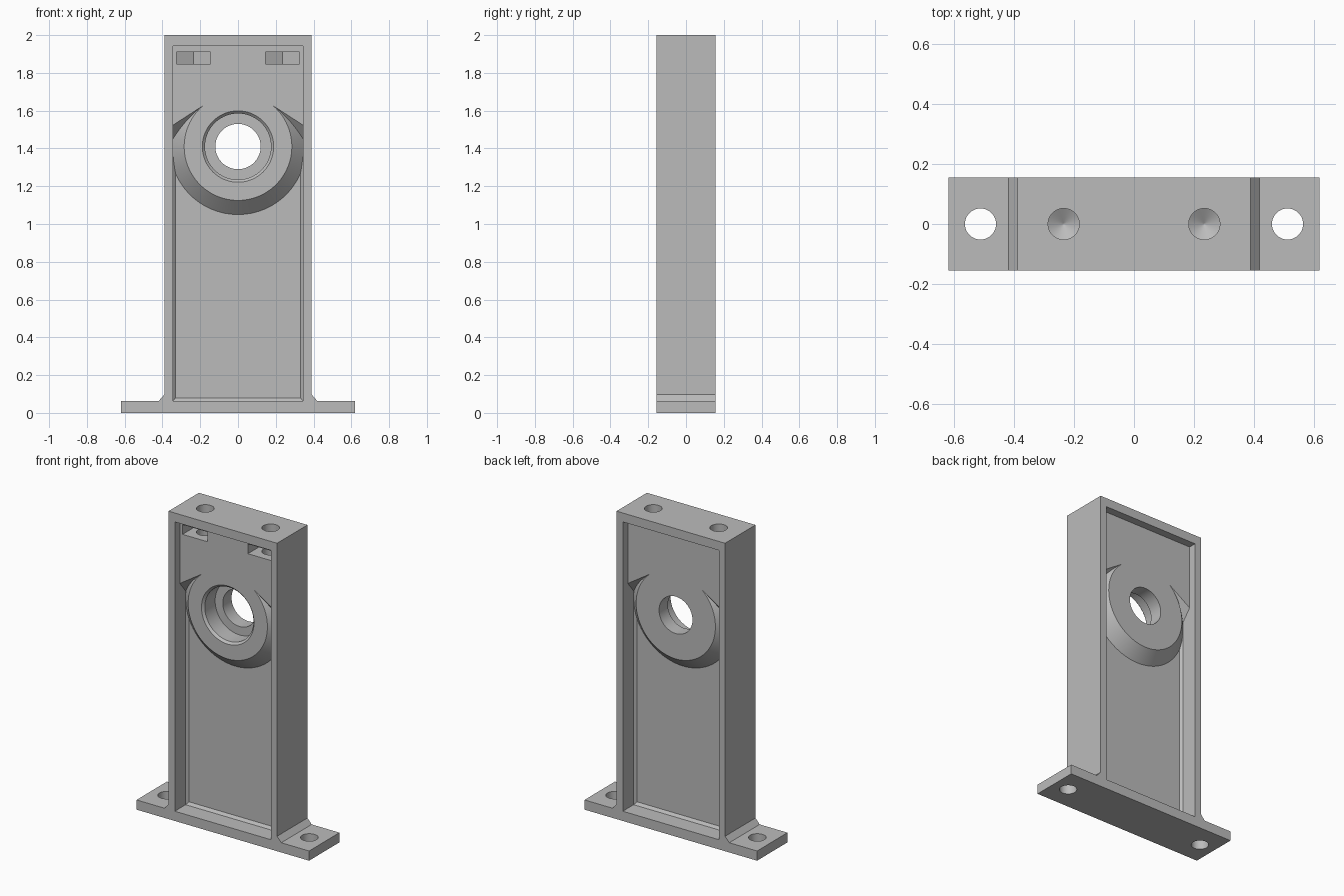
import bpy, bmesh, math

if "Cube" in bpy.data.objects:
    bpy.data.objects.remove(bpy.data.objects["Cube"], do_unlink=True)

grey = bpy.data.materials.new("machined grey")
grey.use_nodes = True
COLOUR = (0.5, 0.5, 0.5, 1)
grey.diffuse_color = COLOUR
grey.node_tree.nodes["Principled BSDF"].inputs["Base Color"].default_value = COLOUR

D = 0.156       # half depth of the frame
FACE = 0.105    # half thickness of the boss and upper plate
WEB = 0.03      # half thickness of the thin web
HUB_Z = 1.41


def loft(name, rings):
    """Closed solid through equal-length rings of 3D points."""
    bm = bmesh.new()
    loops = [[bm.verts.new(p) for p in ring] for ring in rings]
    n = len(loops[0])
    for a, b in zip(loops, loops[1:]):
        for i in range(n):
            j = (i + 1) % n
            bm.faces.new((a[i], a[j], b[j], b[i]))
    bm.faces.new(loops[0])
    bm.faces.new(loops[-1])
    bmesh.ops.recalc_face_normals(bm, faces=bm.faces)
    mesh = bpy.data.meshes.new(name)
    bm.to_mesh(mesh)
    bm.free()
    mesh.materials.append(grey)
    ob = bpy.data.objects.new(name, mesh)
    bpy.context.collection.objects.link(ob)
    return ob


def slab(name, sections):
    """Loft of x-z outlines placed at given y."""
    return loft(name, [[(x, y, z) for x, z in pts] for y, pts in sections])


def mirrored(half):
    """Complete a right-hand x-z outline across x = 0."""
    return half + [(-x, z) for x, z in reversed(half)]


def turned(name, profile, axis, x=0, z=0, n=72):
    """Round solid from (radius, position) pairs along y or z."""
    rings = []
    for r, t in profile:
        ring = []
        for i in range(n):
            a = 2 * math.pi * i / n
            u, v = r * math.cos(a), r * math.sin(a)
            ring.append((x + u, t, z + v) if axis == "Y" else (x + u, v, z + t))
        rings.append(ring)
    return loft(name, rings)


def combine(body, tool, operation):
    mod = body.modifiers.new("join", "BOOLEAN")
    mod.operation = operation
    mod.solver = "EXACT"
    mod.object = tool
    bpy.context.view_layer.objects.active = body
    bpy.ops.object.modifier_apply(modifier=mod.name)
    bpy.data.objects.remove(tool, do_unlink=True)


# Upright frame with its foot flanges and small gussets
outline = mirrored([(0.62, 0), (0.62, 0.063), (0.42, 0.063), (0.39, 0.097), (0.39, 2)])
body = slab("bearing_bracket", [(-D, outline), (D, outline)])

# Pockets front and back, with a bevelled floor edge
wide = mirrored([(0.345, 0.063), (0.345, 1.942)])
narrow = mirrored([(0.33, 0.08), (0.33, 1.925)])
for s in (-1, 1):
    combine(body, slab("pocket", [(s * 0.2, wide), (s * (WEB + 0.015), wide),
                                  (s * WEB, narrow)]), "DIFFERENCE")


# Thick upper plate with sloping lower shoulders
def shoulder(drop):
    return mirrored([(0.18, 1.63 - drop), (0.37, 1.507 - drop), (0.37, 1.96)])


low, high = shoulder(0.089), shoulder(0)
combine(body, slab("upper_plate", [(-FACE, high), (-WEB, low), (WEB, low), (FACE, high)]), "UNION")

# Conical bearing boss on both sides
combine(body, turned("boss", [(0.285, -FACE), (0.36, -WEB), (0.36, WEB), (0.285, FACE)],
                     "Y", z=HUB_Z, n=96), "UNION")

# Bearing seat with a chamfered mouth, and the shaft hole
combine(body, turned("seat", [(0.199, -FACE - 0.01), (0.175, -FACE + 0.014), (0.175, 0.015)],
                     "Y", z=HUB_Z), "DIFFERENCE")
combine(body, turned("shaft_hole", [(0.12, -0.2), (0.12, 0.2)], "Y", z=HUB_Z), "DIFFERENCE")

for s in (-1, 1):
    # Foot mounting holes
    combine(body, turned("foot_hole", [(0.052, -0.1), (0.052, 0.2)], "Z", x=s * 0.513, n=48),
            "DIFFERENCE")
    # Top screw holes with a drill point
    combine(body, turned("screw_hole", [(0.052, 2.1), (0.052, 1.77), (0.001, 1.74)], "Z",
                         x=s * 0.235, n=48), "DIFFERENCE")
    # Nut slots with a pointed hexagonal end
    c, w = s * 0.235, 0.09
    plan = [(c - w, -0.13), (c + w, -0.13), (c + w, 0.05), (c, 0.1), (c - w, 0.05)]
    combine(body, loft("nut_slot", [[(x, y, z) for x, y in plan] for z in (1.847, 1.91)]),
            "DIFFERENCE")

# Merge leftover coplanar faces, then smooth the round surfaces
bm = bmesh.new()
bm.from_mesh(body.data)
bmesh.ops.remove_doubles(bm, verts=bm.verts, dist=0.0001)
bmesh.ops.dissolve_limit(bm, angle_limit=math.radians(0.5), verts=bm.verts, edges=bm.edges)
bm.to_mesh(body.data)
bm.free()
bpy.ops.object.select_all(action="DESELECT")
body.select_set(True)
bpy.context.view_layer.objects.active = body
bpy.ops.object.shade_smooth_by_angle(angle=math.radians(20))
